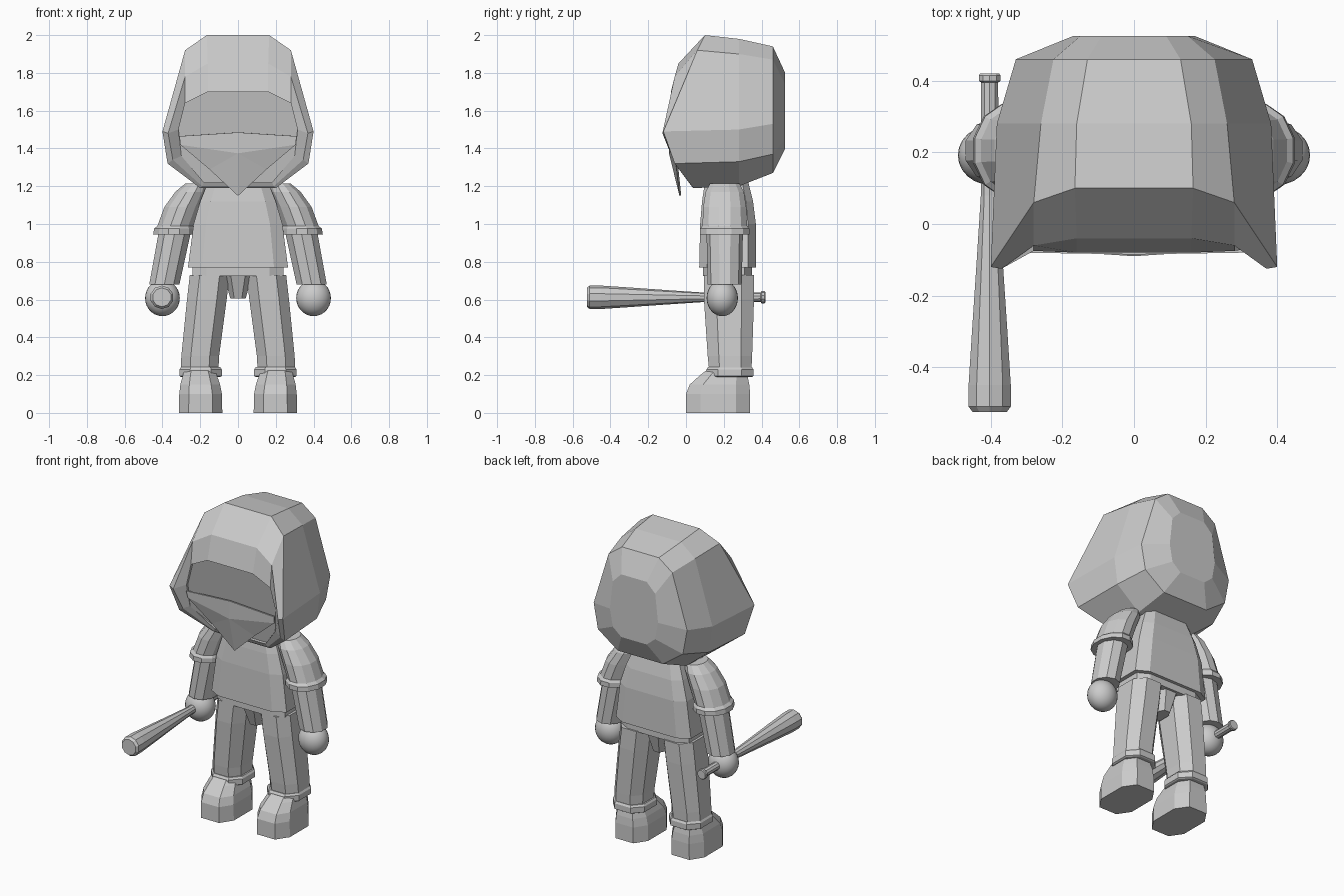
import bpy, bmesh, math
from mathutils import Matrix

if "Cube" in bpy.data.objects:
    bpy.data.objects.remove(bpy.data.objects["Cube"])

GREY = bpy.data.materials.new("plain grey")
GREY.use_nodes = True
COLOUR = (0.6, 0.6, 0.6, 1)
GREY.diffuse_color = COLOUR
GREY.node_tree.nodes["Principled BSDF"].inputs["Base Color"].default_value = COLOUR


def finish(name, bm, recalc=True):
    if recalc:
        bmesh.ops.recalc_face_normals(bm, faces=bm.faces)
    mesh = bpy.data.meshes.new(name)
    bm.to_mesh(mesh)
    bm.free()
    mesh.materials.append(GREY)
    obj = bpy.data.objects.new(name, mesh)
    bpy.context.collection.objects.link(obj)
    return obj


def loft(name, rings):
    """Skin a list of equal-length point rings and cap both ends."""
    bm = bmesh.new()
    loops = [[bm.verts.new(p) for p in ring] for ring in rings]
    n = len(loops[0])
    for a, b in zip(loops, loops[1:]):
        for i in range(n):
            j = (i + 1) % n
            bm.faces.new((a[i], a[j], b[j], b[i]))
    bm.faces.new(loops[0])
    bm.faces.new(loops[-1])
    return finish(name, bm)


def octagon(cx, z, rx, y0, y1, c=0.5):
    """Horizontal rectangle with cut corners."""
    cy, ry = (y0 + y1) / 2, (y1 - y0) / 2
    unit = [(1, -c), (1, c), (c, 1), (-c, 1), (-1, c), (-1, -c), (-c, -1), (c, -1)]
    return [(cx + u * rx, cy + v * ry, z) for u, v in unit]


def oval(cx, z, rx, ry, n=12, cy=0.205):
    turn = [2 * math.pi * (i + 0.5) / n for i in range(n)]
    return [(cx + rx * math.cos(t), cy + ry * math.sin(t), z) for t in turn]


def mirrored(half):
    """Close a half outline, listed top to bottom, across the centre."""
    return list(half) + [(-x, y, z) for x, y, z in reversed(half)]


# Hood: back panel, crown, rim, inner lip and recessed face
opening = [(.16, -.08, 1.70), (.28, -.075, 1.64), (.315, -.07, 1.50),
           (.30, -.05, 1.36), (.18, .02, 1.22)]
loft("hood", [mirrored(r) for r in (
    [(.09, .525, 1.80), (.15, .525, 1.74), (.17, .525, 1.56), (.15, .525, 1.45), (.09, .525, 1.40)],
    [(.13, .46, 1.94), (.225, .46, 1.87), (.33, .46, 1.53), (.30, .46, 1.37), (.16, .46, 1.27)],
    [(.16, .28, 1.98), (.26, .28, 1.90), (.383, .28, 1.50), (.36, .28, 1.33), (.20, .28, 1.20)],
    [(.165, .10, 2.0), (.28, .06, 1.92), (.40, -.12, 1.49), (.373, -.06, 1.32), (.20, .04, 1.19)],
    [(.16, -.04, 1.85), (.28, -.06, 1.78), (.37, -.125, 1.48), (.345, -.065, 1.34), (.19, .03, 1.20)],
    opening,
    [(x, -.055 if z > 1.3 else .04, z) for x, y, z in opening],
)])

# Folded cloth mask with a central ridge
bm = bmesh.new()
top, nose, tip = [bm.verts.new(p) for p in
                  ((0, -.08, 1.485), (0, -.085, 1.375), (0, -.03, 1.15))]
for s in (-1, 1):
    upper, lower, jaw = [bm.verts.new((s * x, y, z)) for x, y, z in
                         ((.31, -.075, 1.465), (.305, -.065, 1.42), (.15, -.045, 1.29))]
    for face in ((top, nose, lower, upper), (nose, jaw, lower), (nose, tip, jaw)):
        bm.faces.new(face)
mask = finish("face_mask", bm)
solid = mask.modifiers.new("thickness", 'SOLIDIFY')
solid.thickness = 0.01
solid.offset = 0

# Shirt, hips and crotch
loft("shirt", [octagon(0, z, rx, y0, y1, .72) for z, rx, y0, y1 in (
    (.77, .265, .07, .37), (1.0, .235, .075, .37), (1.12, .20, .085, .355), (1.22, .16, .10, .33))])
loft("hips", [octagon(0, z, .24, .09, .35, .7) for z in (.725, .79)])
loft("crotch", [octagon(0, .605, .04, .15, .30), octagon(0, .74, .08, .10, .34)])

for s, side in ((1, "left"), (-1, "right")):
    # Sleeve with a cuff band
    loft(side + "_sleeve", [oval(s * cx, z, rx, ry) for cx, z, rx, ry in (
        (.34, .945, .095, .115), (.34, .945, .113, .135), (.338, .975, .11, .135),
        (.332, .99, .098, .122), (.295, 1.09, .098, .118), (.25, 1.17, .085, .105),
        (.22, 1.215, .06, .08))])
    loft(side + "_forearm", [oval(s * .39, .68, .084, .09, 10),
                             oval(s * .33, .98, .09, .097, 10)])
    # Round hand
    bm = bmesh.new()
    place = Matrix.Translation((s * .40, .192, .608)) @ Matrix.Diagonal((.092, .083, .096, 1))
    bmesh.ops.create_uvsphere(bm, u_segments=24, v_segments=14, radius=1, matrix=place)
    for f in bm.faces:
        f.smooth = True
    finish(side + "_hand", bm)
    # Trouser leg, rolled cuff and boot
    loft(side + "_leg", [octagon(s * cx, z, rx, y0, y1) for cx, z, rx, y0, y1 in (
        (.205, .20, .10, .125, .345), (.20, .30, .10, .115, .35),
        (.165, .60, .105, .095, .36), (.15, .73, .105, .095, .36))])
    loft(side + "_trouser_cuff", [octagon(s * .198, z, r, .225 - r - .005, .24 + r + .005)
                                  for z, r in ((.19, .104), (.195, .112), (.23, .112), (.242, .104))])
    loft(side + "_boot", [octagon(s * cx, z, rx, y0, y1, .55) for cx, z, rx, y0, y1 in (
        (.198, 0, .115, 0, .34), (.198, .10, .113, 0, .34), (.20, .15, .105, .02, .335),
        (.202, .20, .09, .075, .325), (.204, .235, .078, .12, .32))])

# Bat held in the right hand
profile = ((-.525, .05), (-.51, .062), (-.45, .062), (-.30, .052), (-.10, .038),
           (.08, .026), (.395, .025), (.40, .032), (.415, .032), (.42, .028))
loft("bat", [[(x - .403, y, z + .612) for x, z, _ in oval_pts] for y, oval_pts in (
    (y, oval(0, 0, r, r, 10, 0)) for y, r in profile)])
